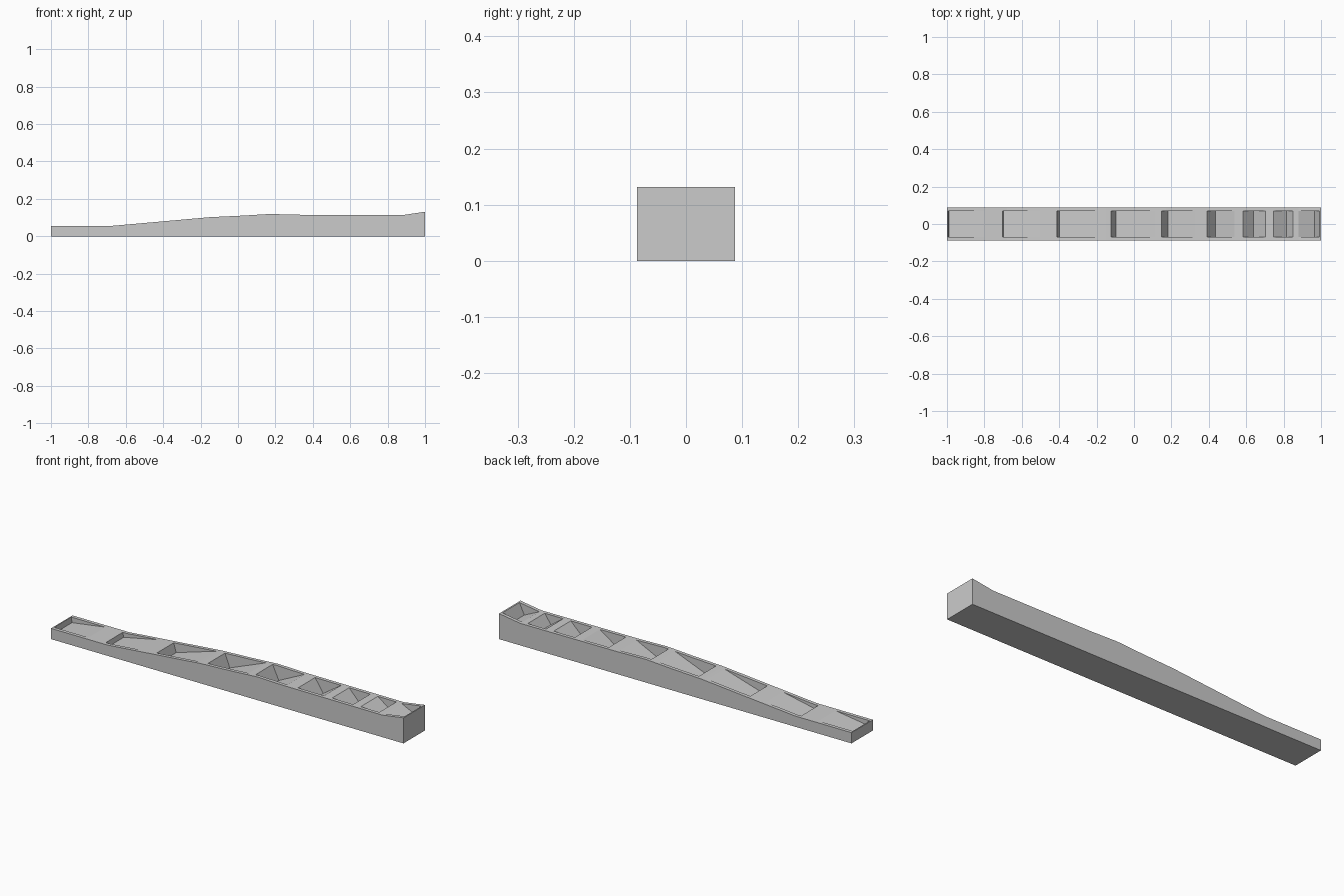
import bpy
import bmesh
from math import sqrt

if "Cube" in bpy.data.objects:
    bpy.data.objects.remove(bpy.data.objects["Cube"], do_unlink=True)

grey = bpy.data.materials.new("plain grey")
grey.use_nodes = True
colour = (0.6, 0.6, 0.6, 1)
grey.diffuse_color = colour
grey.node_tree.nodes["Principled BSDF"].inputs["Base Color"].default_value = colour

HALF_WIDTH = 0.087
POCKET_HALF_WIDTH = 0.069

# Top outline of the bar, from the low end to the raised end
TOP = [(-1, 0.055), (-0.68, 0.055), (-0.42, 0.078), (-0.15, 0.102),
       (0.02, 0.11), (0.17, 0.119), (0.32, 0.115), (0.88, 0.113), (1, 0.131)]

# Pockets: upper edge of wall, bottom corner, end of ramp (x)
POCKETS = [(-0.994, -0.99, -0.80), (-0.702, -0.697, -0.50),
           (-0.413, -0.399, -0.17), (-0.122, -0.095, 0.11),
           (0.148, 0.183, 0.33), (0.389, 0.436, 0.537),
           (0.582, 0.64, 0.702), (0.745, 0.815, 0.85),
           (0.88, 0.966, 0.993)]


def top_height(x):
    for (x0, z0), (x1, z1) in zip(TOP, TOP[1:]):
        if x <= x1:
            return z0 + (z1 - z0) * (x - x0) / (x1 - x0)
    return TOP[-1][1]


def add_prism(bm, outline, half_width):
    """Extrude an x-z outline across y."""
    face = bm.faces.new([bm.verts.new((x, -half_width, z)) for x, z in outline])
    result = bmesh.ops.extrude_face_region(bm, geom=[face])
    for v in result["geom"]:
        if isinstance(v, bmesh.types.BMVert):
            v.co.y = half_width


def finish(bm, name):
    bmesh.ops.recalc_face_normals(bm, faces=bm.faces[:])
    mesh = bpy.data.meshes.new(name)
    bm.to_mesh(mesh)
    bm.free()
    mesh.materials.append(grey)
    obj = bpy.data.objects.new(name, mesh)
    bpy.context.collection.objects.link(obj)
    return obj


def pocket_outline(left, corner, right):
    """Right-angled notch whose two upper corners lie on the top outline."""
    z_left, z_right = top_height(left), top_height(right)
    rise = z_right - z_left
    depth = (-rise + sqrt(rise ** 2 + 4 * (corner - left) * (right - corner))) / 2
    z = z_left - depth
    grow = 1.12  # carry the notch sides past the surface for a clean cut
    return [(corner, z)] + [(corner + (x - corner) * grow, z + (h - z) * grow)
                            for x, h in ((right, z_right), (left, z_left))]


# Solid bar
bm = bmesh.new()
add_prism(bm, [(-1, 0), (1, 0)] + TOP[::-1], HALF_WIDTH)
bar = finish(bm, "notched_bar")

# Row of progressively tilted pockets cut from the top
bm = bmesh.new()
for p in POCKETS:
    add_prism(bm, pocket_outline(*p), POCKET_HALF_WIDTH)
cutter = finish(bm, "pocket_cutter")
cutter.hide_render = True

cut = bar.modifiers.new("pockets", "BOOLEAN")
cut.operation = "DIFFERENCE"
cut.solver = "EXACT"
cut.use_self = True
cut.object = cutter
bpy.context.view_layer.objects.active = bar
bar.select_set(True)
bpy.ops.object.modifier_apply(modifier=cut.name)
bpy.data.objects.remove(cutter, do_unlink=True)
